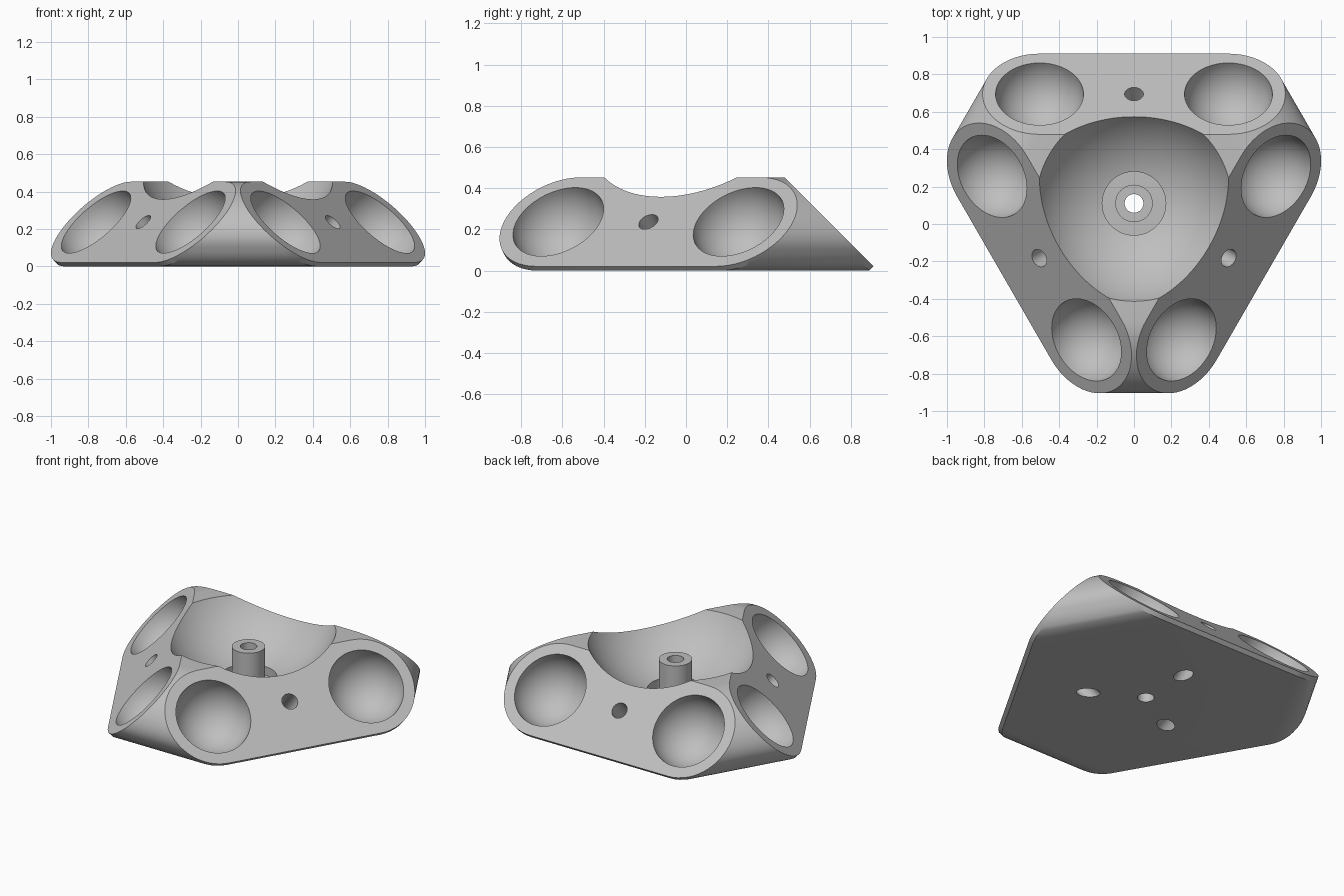
import bpy
import bmesh
from math import radians, pi, sin, cos
from mathutils import Matrix, Vector

cube = bpy.data.objects.get("Cube")
if cube:
    bpy.data.objects.remove(cube, do_unlink=True)

grey = bpy.data.materials.new("light_grey")
grey.use_nodes = True
colour = (0.52, 0.52, 0.52, 1)
grey.diffuse_color = colour
grey.node_tree.nodes["Principled BSDF"].inputs["Base Color"].default_value = colour

CENTRE_Y = 0.11
CUP_X = 0.505       # cup distance from the middle of a face
FACE_R = 0.305      # radius of the rounded ends of a face
SKIRT = 0.03        # short inward step below each face

# Local frames of the three sloping faces, z pointing out of the face
centre = Matrix.Translation((0, CENTRE_Y, 0))
frames = [centre @ Matrix.Rotation(radians(a), 4, 'Z')
          @ Matrix.Translation((0, 0.585, 0.237)) @ Matrix.Rotation(radians(-45), 4, 'X')
          for a in (0, 120, 240)]


def finish(name, bm):
    mesh = bpy.data.meshes.new(name)
    bmesh.ops.recalc_face_normals(bm, faces=bm.faces[:])
    bm.to_mesh(mesh)
    bm.free()
    mesh.materials.append(grey)
    obj = bpy.data.objects.new(name, mesh)
    bpy.context.collection.objects.link(obj)
    return obj


def add_ball(bm, radius, matrix, u=64, v=32):
    bmesh.ops.create_uvsphere(bm, u_segments=u, v_segments=v, radius=radius, matrix=matrix)


def add_rod(bm, radius, depth, matrix):
    bmesh.ops.create_cone(bm, cap_ends=True, segments=48, radius1=radius,
                          radius2=radius, depth=depth, matrix=matrix)


def rod(name, radius, low, high):
    """Upright cylinder on the central axis."""
    bm = bmesh.new()
    add_rod(bm, radius, high - low, centre @ Matrix.Translation((0, 0, (low + high) / 2)))
    return finish(name, bm)


def activate(obj):
    bpy.ops.object.select_all(action='DESELECT')
    obj.select_set(True)
    bpy.context.view_layer.objects.active = obj


def cut(obj, cutter):
    cutter.hide_render = True
    activate(obj)
    mod = obj.modifiers.new("cut", 'BOOLEAN')
    mod.operation = 'DIFFERENCE'
    mod.solver = 'EXACT'
    mod.object = cutter
    bpy.ops.object.modifier_apply(modifier=mod.name)


# Body: hull around three rounded-end faces
bm = bmesh.new()
steps = 28
for frame in frames:
    for z in (0, -SKIRT):
        for side in (1, -1):
            for i in range(steps + 1):
                t = -pi / 2 + pi * i / steps
                p = Vector((side * (CUP_X + FACE_R * cos(t)), FACE_R * sin(t), z))
                bm.verts.new(frame @ p)
hull = bmesh.ops.convex_hull(bm, input=bm.verts[:])
inside = [g for g in hull["geom_interior"] if isinstance(g, bmesh.types.BMVert)]
bmesh.ops.delete(bm, geom=inside, context='VERTS')
bmesh.ops.dissolve_limit(bm, angle_limit=0.005, verts=bm.verts[:], edges=bm.edges[:])
lowest = min(v.co.z for v in bm.verts)
bmesh.ops.translate(bm, verts=bm.verts[:], vec=(0, 0, -lowest))
body = finish("body", bm)

# Round cups and slanted screw holes in each face
bm = bmesh.new()
for frame in frames:
    for side in (1, -1):
        add_ball(bm, 0.235, frame @ Matrix.Translation((side * CUP_X, 0, 0)))
    add_rod(bm, 0.05, 1.0, frame @ Matrix.Translation((0, 0, -0.3)))
face_cutter = finish("face_cutter", bm)

# Central bowl, recess around the post, and through hole
bm = bmesh.new()
add_ball(bm, 0.588, centre @ Matrix.Translation((0, 0, 0.72)), 96, 64)
bowl_cutter = finish("bowl_cutter", bm)
recess_cutter = rod("recess_cutter", 0.17, 0.1, 0.4)
bore_cutter = rod("bore_cutter", 0.05, -0.2, 0.8)
post = rod("centre_post", 0.1, 0.09, 0.355)

for cutter in (face_cutter, bowl_cutter, recess_cutter, bore_cutter):
    cut(body, cutter)
cut(post, bore_cutter)
for cutter in (face_cutter, bowl_cutter, recess_cutter, bore_cutter):
    bpy.data.objects.remove(cutter, do_unlink=True)

for obj in (body, post):
    activate(obj)
    bpy.ops.object.shade_smooth_by_angle(angle=radians(22))
